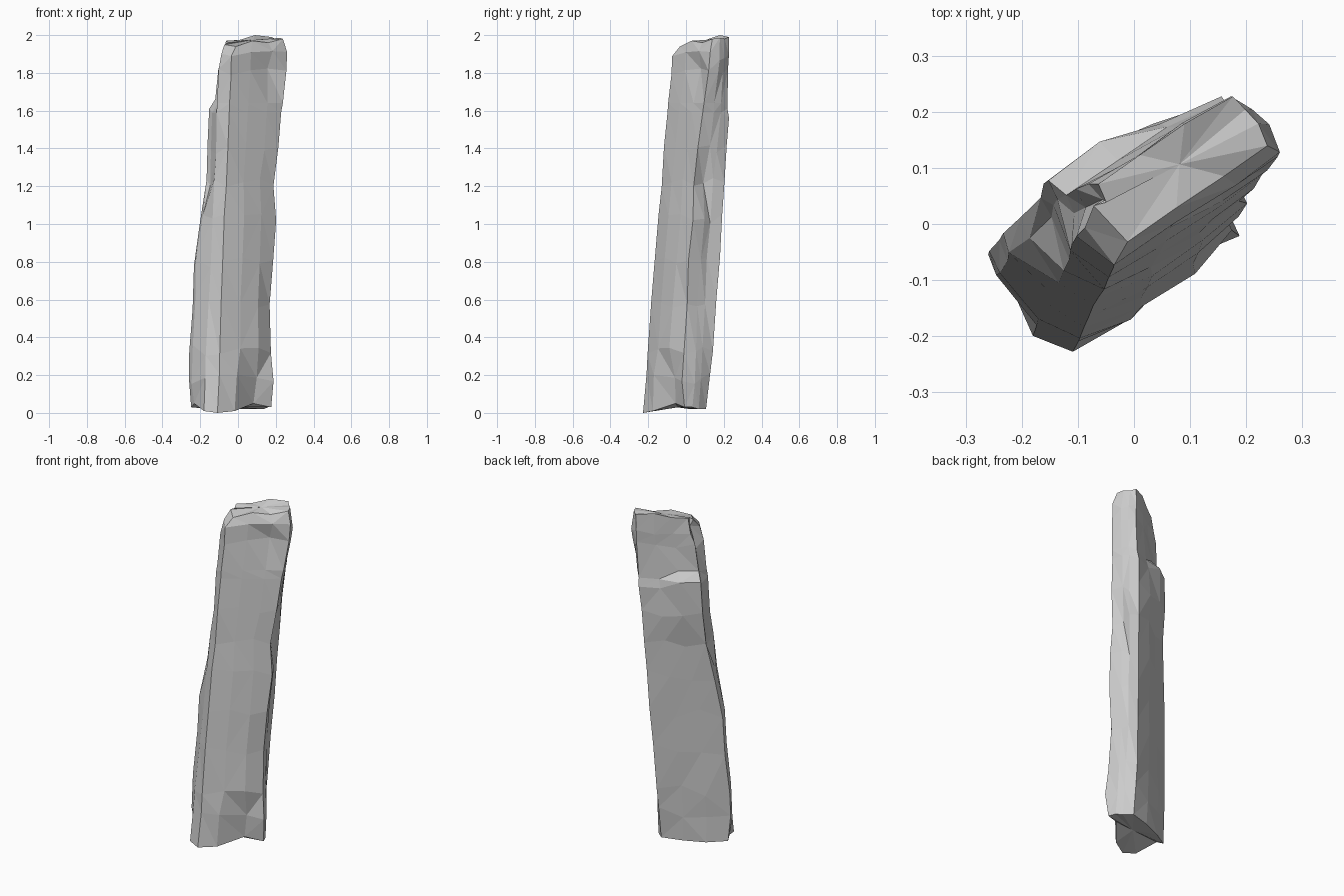
import bpy, bmesh, random
from mathutils import Vector

random.seed(4)
U = Vector((0.83, 0.56))      # along the broad face
N = Vector((-0.56, 0.83))     # through the thickness

# height, front-left u, right u, front n, back n (left, middle, right), back-left u
ROWS = [
    (0.00, -.215, .142, -.130, .100, .095, .035, -.230),
    (0.18, -.200, .144, -.121, .102, .098, .052, -.246),
    (0.33, -.192, .140, -.114, .104, .102, .062, -.238),
    (0.58, -.173, .140, -.103, .110, .106, .074, -.217),
    (0.80, -.157, .160, -.094, .115, .112, .082, -.203),
    (1.03, -.140, .185, -.084, .122, .120, .088, -.160),
    (1.22, -.125, .178, -.075, .132, .130, .090, -.110),
    (1.40, -.109, .214, -.067, .146, .148, .093, -.092),
    (1.59, -.096, .240, -.058, .148, .152, .098, -.082),
    (1.64, -.090, .250, -.054, .110, .106, .090, -.070),
    (1.80, -.076, .278, -.045, .104, .098, .085, -.050),
    (1.89, -.070, .285, -.040, .102, .096, .088, -.030),
    (1.98, -.025, .272, -.020, .092, .094, .088, -.015),
]

# chips and ridges: (row, column) -> (along u, along n)
CHIPS = {
    (0, 2): (0, .055), (1, 2): (.01, .035), (0, 3): (0, .025), (1, 1): (-.02, 0),
    (0, 1): (-.02, .01), (2, 3): (-.005, .006), (3, 3): (0, .015),
    (6, 4): (-.015, 0), (10, 2): (0, .022), (11, 2): (.01, -.004),
    (4, 5): (-.015, 0), (5, 5): (-.02, 0), (3, 5): (-.01, 0), (6, 8): (0, -.012),
    (5, 8): (0, -.008), (8, 7): (0, -.012), (4, 10): (-.005, .01),
    (11, 11): (.012, 0), (11, 10): (.01, 0),
}
# uneven ends: column -> height
BOTTOM = [0, .01, .05, .03, .03, .02, .02, .02, .02, .03, .05, .01]
TOP = [1.94, 1.97, 1.96, 1.98, 1.985, 1.98, 1.99, 2.0, 1.975, 1.97, 1.96, 1.95]


def section(row):
    """Twelve-sided outline, counter-clockwise from the front-left edge."""
    z, ul, ur, nf, bl, bm, br, ub = row
    w, mid = ur - ul, (nf + br) / 2
    ubr = min(.137 + .074 * z, .272)          # straight back-right edge
    wb = ubr - ub
    f = z / 2
    bulge = .018 * max(0, 1 - max(0, z - .6) / 1.2)   # swollen lower front
    return [
        (ul, nf), (ul + .35 * w, nf - bulge), (ul + .70 * w, nf - bulge), (ur, nf),
        (ur + .012, mid - .015), ((ur + ubr) / 2 + .008, mid + .025), (ubr, br),
        (ub + .66 * wb, (bm + br) / 2 + .008), (ub + .33 * wb, bm),
        (ub, bl), (ub - .008 + .004 * f, bl - .045 + .01 * f),
        (ul - .045 + .028 * f, nf + .065 + .018 * f),
    ]


bm = bmesh.new()
rings = []
last = len(ROWS) - 1
for i, row in enumerate(ROWS):
    ring = []
    for j, (u, n) in enumerate(section(row)):
        du, dn = CHIPS.get((i, j), (0, 0))
        p = U * (u + du) + N * (n + dn)
        z = row[0] + random.uniform(-.03, .03)
        if i == 0:
            z = BOTTOM[j]
        elif i == last:
            z = TOP[j]
        elif i in (8, 9):      # slanting ledge on the back
            z = row[0] + (.02 if j in (8, 9) else -.03 if j in (6, 7) else 0)
        r = .003
        ring.append(bm.verts.new((p.x + random.uniform(-r, r),
                                  p.y + random.uniform(-r, r), z)))
    rings.append(ring)

# skin between outlines
for a, b in zip(rings, rings[1:]):
    for j in range(12):
        k = (j + 1) % 12
        bm.faces.new((a[j], a[k], b[k], b[j]))

# broken ends closed around a centre point
for ring, z, flip in ((rings[0], .03, True), (rings[-1], 1.975, False)):
    c = sum((v.co for v in ring), Vector()) / 12
    cv = bm.verts.new((c.x, c.y, z))
    for j in range(12):
        p, q = ring[j], ring[(j + 1) % 12]
        bm.faces.new((q, p, cv) if flip else (p, q, cv))

bmesh.ops.triangulate(bm, faces=bm.faces[:], quad_method='SHORT_EDGE')
bmesh.ops.recalc_face_normals(bm, faces=bm.faces[:])

# centre on the origin
for axis in (0, 1):
    vals = [v.co[axis] for v in bm.verts]
    mid = (min(vals) + max(vals)) / 2
    for v in bm.verts:
        v.co[axis] -= mid

mesh = bpy.data.meshes.new("stone_slab")
bm.to_mesh(mesh)
bm.free()
bpy.context.collection.objects.link(bpy.data.objects.new("stone_slab", mesh))
